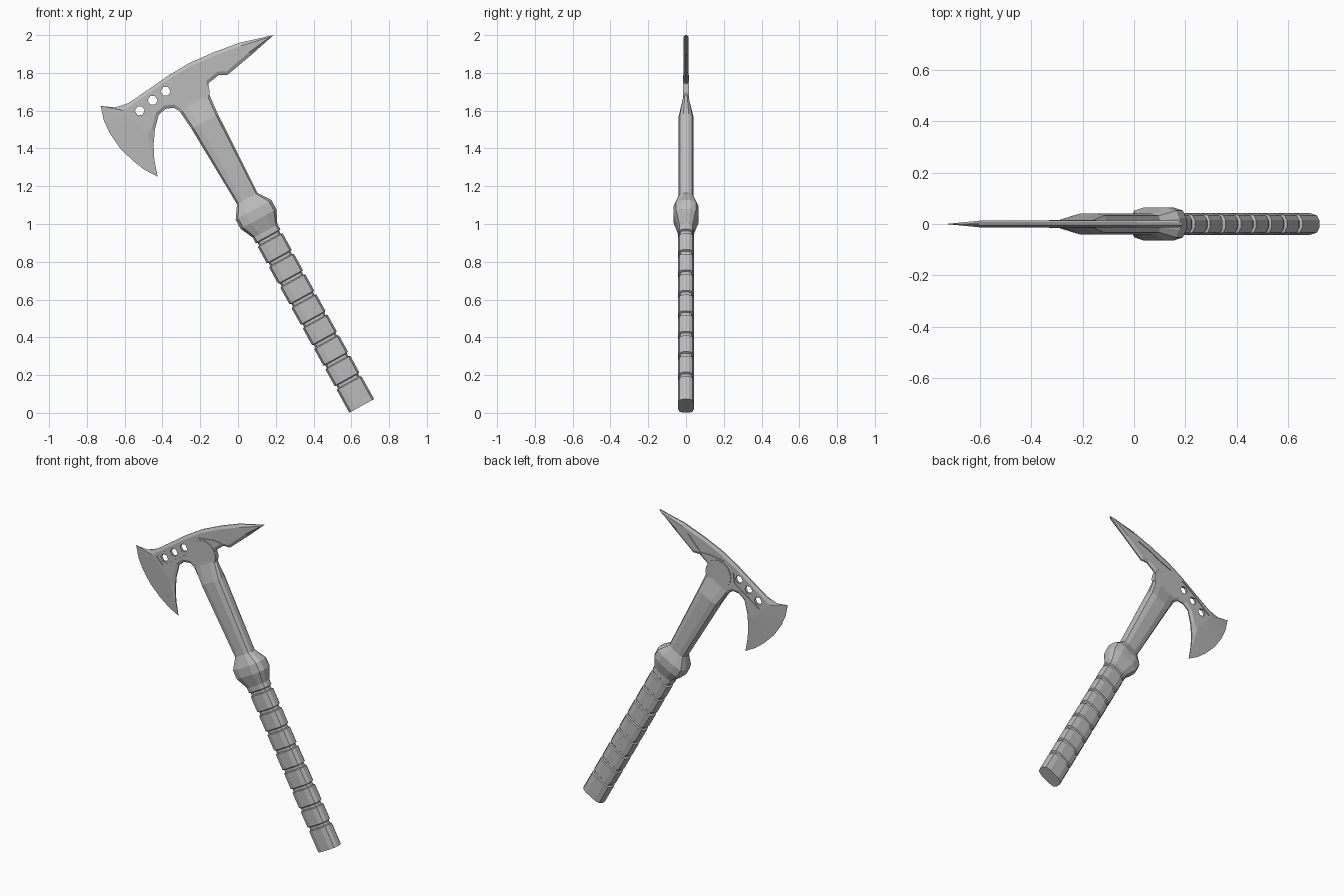
import bpy, bmesh, math
from mathutils import Vector

default = bpy.data.objects.get("Cube")
if default:
    bpy.data.objects.remove(default)

steel = bpy.data.materials.new("plain_grey_steel")
steel.use_nodes = True
GREY = (0.5, 0.5, 0.5, 1)
steel.diffuse_color = GREY
steel.node_tree.nodes["Principled BSDF"].inputs["Base Color"].default_value = GREY


def finish(name, bm):
    bmesh.ops.remove_doubles(bm, verts=bm.verts, dist=0.0001)
    bmesh.ops.recalc_face_normals(bm, faces=bm.faces)
    mesh = bpy.data.meshes.new(name)
    bm.to_mesh(mesh)
    bm.free()
    mesh.materials.append(steel)
    obj = bpy.data.objects.new(name, mesh)
    bpy.context.collection.objects.link(obj)
    return obj


def loft(bm, loops):
    """Skin closed loops of points and cap both ends."""
    rings = [[bm.verts.new(p) for p in loop] for loop in loops]
    for a, b in zip(rings, rings[1:]):
        for i in range(len(a)):
            j = (i + 1) % len(a)
            bm.faces.new((a[i], a[j], b[j], b[i]))
    bm.faces.new(rings[0])
    bm.faces.new(rings[-1])


def at_depth(points, y):
    return [(x, y, z) for x, z in points]


def circle(center, radius, sides):
    return [(center[0] + radius * math.cos(math.tau * i / sides),
             center[1] + radius * math.sin(math.tau * i / sides)) for i in range(sides)]


# Handle frame: the axis leans toward the blade side
LEAN = math.radians(28.9)
BASE = Vector((0.655, 0, 0.037))
UP = Vector((-math.sin(LEAN), 0, math.cos(LEAN)))
SIDE = Vector((math.cos(LEAN), 0, math.sin(LEAN)))
QUARTER = [(1, 0.35), (0.86, 0.8), (0.45, 1)]
HALF = QUARTER + [(-a, b) for a, b in reversed(QUARTER)]
SECTION = HALF + [(a, -b) for a, b in reversed(HALF)]


def handle_part(name, stations):
    bm = bmesh.new()
    loft(bm, [[BASE + UP * s + SIDE * a * w + Vector((0, b * d, 0)) for a, b in SECTION]
              for s, w, d in stations])
    return finish(name, bm)


# Grip with evenly spaced ring grooves
GRIP_W, GRIP_D, GROOVE = 0.075, 0.042, 0.87
grip = [(0, GRIP_W, GRIP_D)]
for i in range(8):
    s = 0.15 + 0.1235 * i
    for offset, k in ((-0.013, 1), (-0.008, GROOVE), (0.008, GROOVE), (0.013, 1)):
        grip.append((s + offset, GRIP_W * k, GRIP_D * k))
grip.append((1.08, GRIP_W, GRIP_D))
handle_part("grip", grip)

# Flared collar between grip and shaft
handle_part("collar", [(1.05, 0.07, 0.04), (1.13, 0.108, 0.065),
                       (1.185, 0.108, 0.065), (1.26, 0.058, 0.038)])

# Upper shaft, flattening into the head
handle_part("shaft", [(1.2, 0.06, 0.04), (1.72, 0.08, 0.041),
                      (1.83, 0.09, 0.017), (1.88, 0.09, 0.014)])

# Head: spike, web and blade as one bevelled plate
THICK, RIM, BEVEL = 0.013, 0.004, 0.018
body = [(-0.58, 1.64), (-0.47, 1.715), (-0.37, 1.785), (-0.256, 1.853), (-0.124, 1.911),
        (0.01, 1.96), (0.188, 2), (0.07, 1.895), (-0.055, 1.79), (-0.1, 1.79),
        (-0.155, 1.747), (-0.17, 1.63), (-0.28, 1.58), (-0.34, 1.615), (-0.383, 1.61),
        (-0.42, 1.578), (-0.44, 1.5)]
horn = [(-0.447, 1.42), (-0.443, 1.34)]
edge = [(-0.425, 1.25), (-0.495, 1.287), (-0.557, 1.335), (-0.626, 1.403),
        (-0.68, 1.482), (-0.711, 1.55), (-0.727, 1.625), (-0.65, 1.617)]
root_low, root_high = Vector((-0.48, 1.47)), Vector((-0.6, 1.6))

outer = [Vector(p) for p in body + horn + edge]
inner = []
for i, p in enumerate(outer):
    if i < len(body):
        d = (p - outer[i - 1]).normalized() + (outer[i + 1] - p).normalized()
        inner.append(p + Vector((d.y, -d.x)).normalized() * BEVEL)
    else:
        t = (i - len(body) - len(horn)) / (len(edge) - 2)
        inner.append(root_low.lerp(root_high, min(max(t, 0), 1)))
rim = [RIM] * (len(body) + len(horn)) + [0.0006] * len(edge)

bm = bmesh.new()
loft(bm, [at_depth(inner, -THICK),
          [(p.x, -r, p.y) for p, r in zip(outer, rim)],
          [(p.x, r, p.y) for p, r in zip(outer, rim)],
          at_depth(inner, THICK)])
head = finish("axe_head", bm)


def cut(target, prisms):
    bm = bmesh.new()
    for points, y0, y1 in prisms:
        loft(bm, [at_depth(points, y0), at_depth(points, y1)])
    cutter = finish("cutter", bm)
    cutter.hide_render = True
    mod = target.modifiers.new("cut", "BOOLEAN")
    mod.operation = "DIFFERENCE"
    mod.solver = "EXACT"
    mod.object = cutter
    bpy.context.view_layer.objects.active = target
    bpy.ops.object.modifier_apply(modifier=mod.name)
    bpy.data.objects.remove(cutter)


# Shallow pockets on both faces of the web and the spike
web_pocket = [(-0.575, 1.597), (-0.53, 1.553), (-0.355, 1.67),
              (-0.345, 1.735), (-0.37, 1.755), (-0.45, 1.7)]
spike_pocket = [(-0.283, 1.794), (-0.177, 1.837), (-0.13, 1.863),
                (-0.02, 1.905), (-0.114, 1.805), (-0.165, 1.81)]
cut(head, [(p, side * 0.008, side * 0.03)
           for p in (web_pocket, spike_pocket) for side in (-1, 1)])

# Three six-sided holes through the web
cut(head, [(circle(c, 0.026, 6), -0.05, 0.05)
           for c in ((-0.52, 1.6), (-0.452, 1.654), (-0.383, 1.702))])

# Round boss where shaft and head meet
bm = bmesh.new()
boss = circle((-0.24, 1.7), 0.09, 20)
loft(bm, [at_depth(boss, -0.016), at_depth(boss, 0.016)])
finish("boss", bm)
